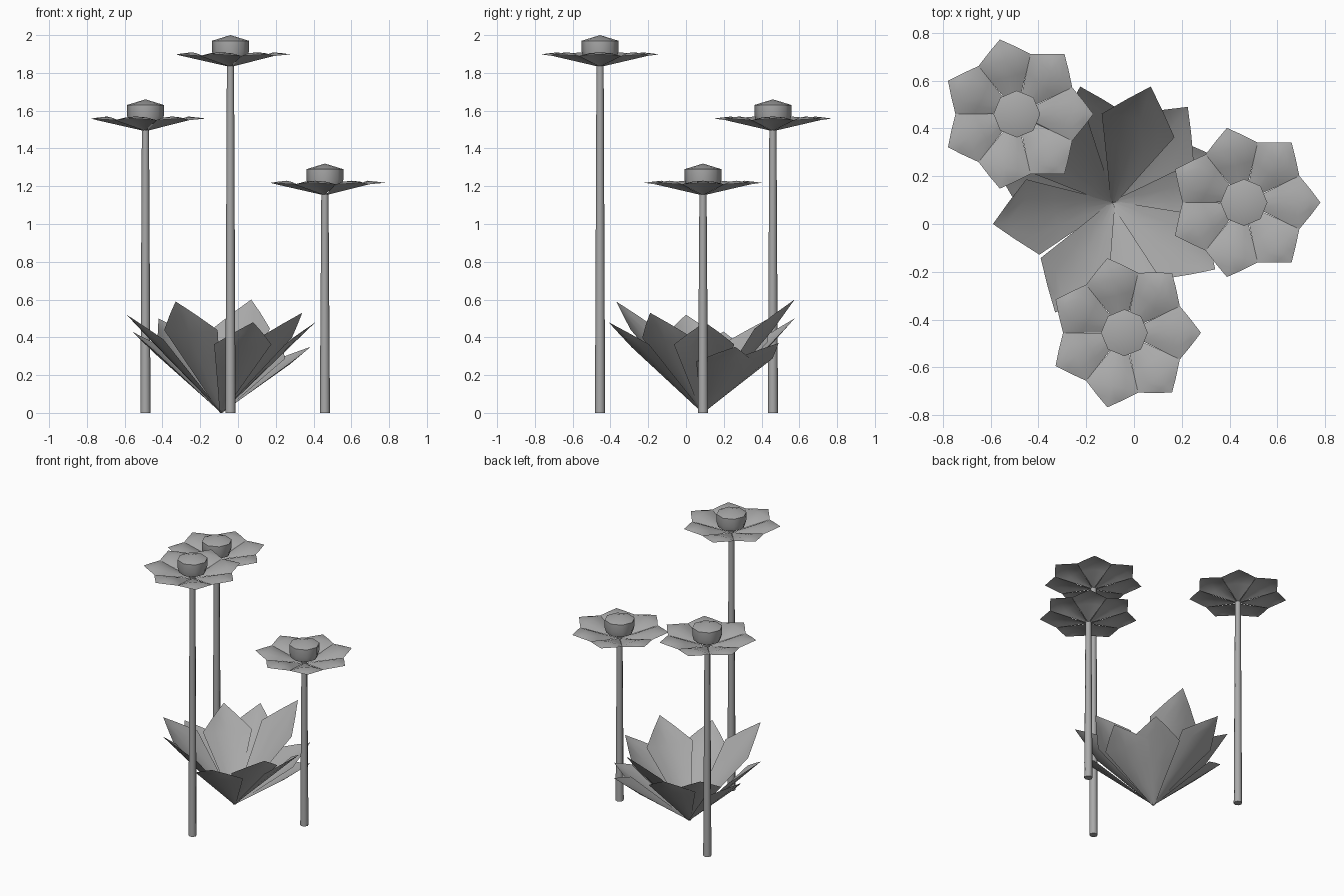
import bpy, bmesh, math
from mathutils import Vector

cube = bpy.data.objects.get("Cube")
if cube:
    bpy.data.objects.remove(cube, do_unlink=True)

grey = bpy.data.materials.new("plain_grey")
grey.use_nodes = True
grey.diffuse_color = (0.4, 0.4, 0.4, 1)
grey.node_tree.nodes["Principled BSDF"].inputs["Base Color"].default_value = (0.4, 0.4, 0.4, 1)


def finish(name, bm, sharp_angle=None):
    """Turn a bmesh into a smooth-shaded object."""
    for face in bm.faces:
        face.smooth = True
    mesh = bpy.data.meshes.new(name)
    bm.to_mesh(mesh)
    bm.free()
    mesh.materials.append(grey)
    if sharp_angle:
        mesh.set_sharp_from_angle(angle=math.radians(sharp_angle))
    obj = bpy.data.objects.new(name, mesh)
    bpy.context.collection.objects.link(obj)
    return obj


def add_blade(bm, base, tip, half_width, bow, cup):
    """Pointed blade, widest near the tip; bow lifts it, cup lifts its sides."""
    base, tip = Vector(base), Vector(tip)
    side = (tip - base).cross(Vector((0, 0, 1))).normalized()
    up = side.cross(tip - base).normalized()
    across = (-1, -0.5, 0, 0.5, 1)
    rows = []
    for t, w in ((0, 0.06), (0.24, 0.37), (0.48, 0.69), (0.71, 1.0), (0.87, 0.47)):
        mid = base.lerp(tip, t)
        rows.append([bm.verts.new(mid + side * (u * w * half_width)
                                  + up * (w * (bow + cup * u * u))) for u in across])
    for low, high in zip(rows, rows[1:]):
        for i in range(len(across) - 1):
            bm.faces.new((low[i + 1], high[i + 1], high[i], low[i]))
    point = bm.verts.new(tip)
    for i in range(len(across) - 1):
        bm.faces.new((rows[-1][i + 1], point, rows[-1][i]))


def lathe(name, x, y, profile, sides=8):
    """Closed solid of revolution from (radius, height) pairs."""
    bm = bmesh.new()
    rings = []
    for r, z in profile:
        rings.append([bm.verts.new((x + r * math.cos(math.tau * k / sides),
                                    y + r * math.sin(math.tau * k / sides), z))
                      for k in range(sides)])
    for low, high in zip(rings, rings[1:]):
        for k in range(sides):
            n = (k + 1) % sides
            bm.faces.new((low[k], low[n], high[n], high[k]))
    bm.faces.new(rings[0][::-1])
    bm.faces.new(rings[-1])
    bmesh.ops.remove_doubles(bm, verts=bm.verts, dist=0.0001)
    return finish(name, bm, 50)


def flower(label, x, y, top):
    """Tapered stem, ring of petals and domed centre."""
    lathe(label + "_stem", x, y, ((0.027, 0), (0.019, top - 0.155)))
    bm = bmesh.new()
    petals = 7
    for k in range(petals):
        a = math.tau * k / petals
        c, s = math.cos(a), math.sin(a)
        add_blade(bm, (x + 0.018 * c, y + 0.018 * s, top - 0.165),
                  (x + 0.32 * c, y + 0.32 * s, top - 0.102), 0.113, 0.03, -0.02)
    finish(label + "_petals", bm)
    lathe(label + "_centre", x, y,
          ((0.088, top - 0.12), (0.098, top - 0.085), (0.098, top - 0.03), (0.00001, top)))


flower("tall_flower", -0.04, -0.455, 2.0)
flower("middle_flower", -0.49, 0.46, 1.66)
flower("short_flower", 0.46, 0.09, 1.32)

# Rosette of leaves spreading from one point on the ground
leaf_tips = (
    (-0.59, 0.0, 0.52), (-0.33, -0.37, 0.59), (0.08, -0.41, 0.48),
    (0.34, -0.19, 0.53), (0.41, 0.1, 0.48), (0.385, 0.26, 0.35),
    (0.225, 0.49, 0.37), (0.07, 0.575, 0.6), (-0.225, 0.575, 0.5),
    (-0.42, 0.44, 0.5), (-0.56, 0.2, 0.43),
)
for number, tip in enumerate(leaf_tips, 1):
    bm = bmesh.new()
    add_blade(bm, (-0.088, 0.088, 0), tip, 0.16, 0.0, 0.03)
    finish("leaf_%d" % number, bm)
